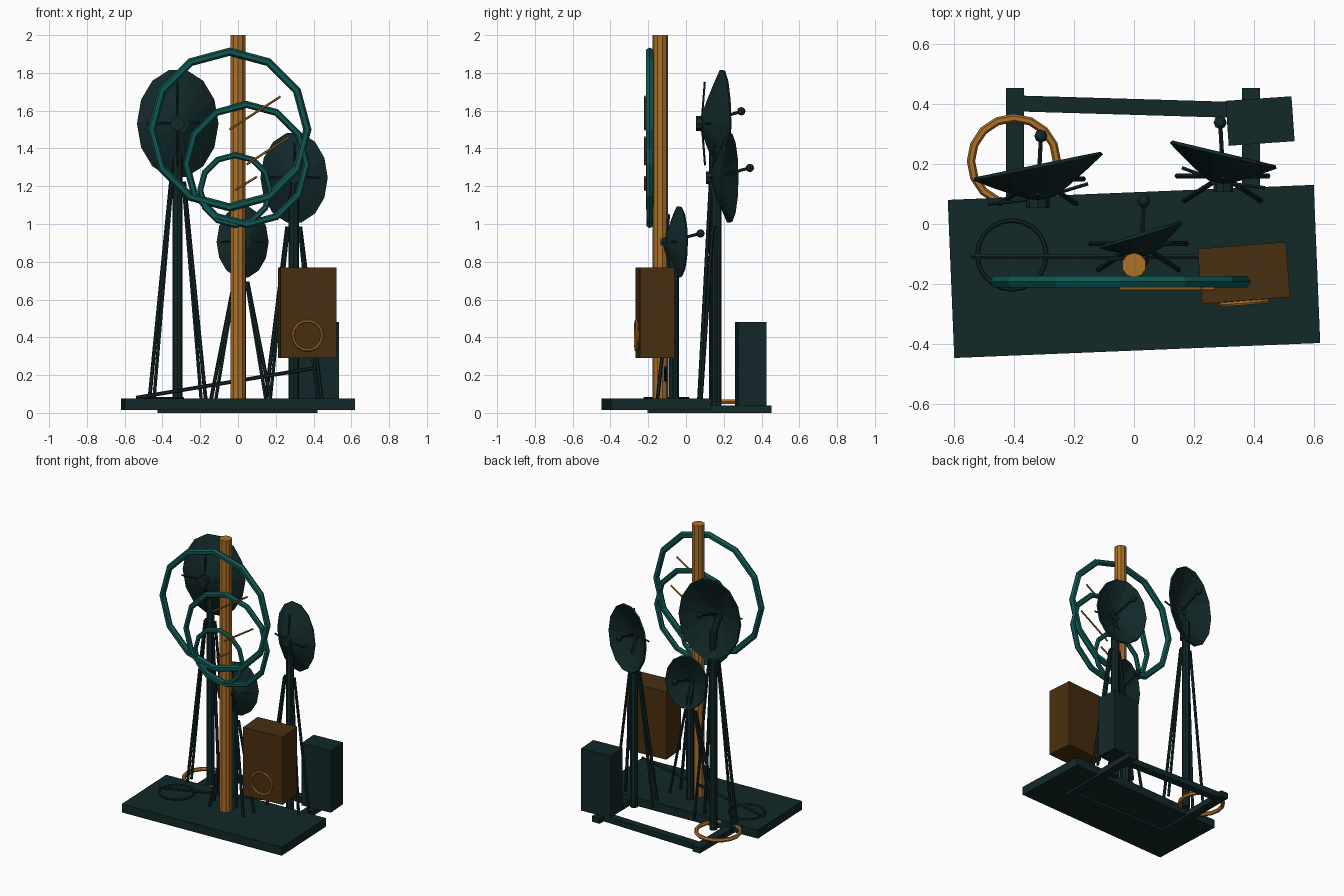
import bpy, bmesh, math
from mathutils import Vector, Matrix

if "Cube" in bpy.data.objects:
    bpy.data.objects.remove(bpy.data.objects["Cube"])


def material(name, rgb):
    m = bpy.data.materials.new(name)
    m.diffuse_color = (*rgb, 1)
    m.use_nodes = True
    m.node_tree.nodes["Principled BSDF"].inputs["Base Color"].default_value = m.diffuse_color
    return m


DARK = material("dark_green_metal", (0.006, 0.021, 0.022))
TEAL = material("teal", (0.005, 0.095, 0.085))
AMBER = material("amber", (0.42, 0.165, 0.022))
BROWN = material("brown", (0.065, 0.029, 0.005))


def finish(name, bm, mat):
    bmesh.ops.recalc_face_normals(bm, faces=bm.faces)
    me = bpy.data.meshes.new(name)
    bm.to_mesh(me)
    bm.free()
    me.materials.append(mat)
    ob = bpy.data.objects.new(name, me)
    bpy.context.collection.objects.link(ob)
    return ob


def box(name, center, size, mat, yaw=0):
    bm = bmesh.new()
    m = Matrix.Translation(center) @ Matrix.Rotation(math.radians(yaw), 4, 'Z') @ Matrix.Diagonal((*size, 1))
    bmesh.ops.create_cube(bm, size=1, matrix=m)
    return finish(name, bm, mat)


def rod(name, a, b, r, mat, sides=6):
    a, b = Vector(a), Vector(b)
    d = b - a
    bm = bmesh.new()
    m = Matrix.Translation((a + b) / 2) @ d.to_track_quat('Z', 'Y').to_matrix().to_4x4()
    bmesh.ops.create_cone(bm, cap_ends=True, segments=sides, radius1=r, radius2=r, depth=d.length, matrix=m)
    return finish(name, bm, mat)


def ring(name, center, major, minor, mat, sides, upright=False, yaw=0, tube=6):
    bpy.ops.mesh.primitive_torus_add(
        location=center, major_radius=major, minor_radius=minor, major_segments=sides, minor_segments=tube,
        rotation=(math.pi / 2 if upright else 0, 0, math.radians(yaw)))
    ob = bpy.context.object
    ob.name = name
    ob.data.materials.append(mat)
    return ob


def bowl(name, rim, half_w, half_h, depth, yaw, sides=14):
    # open shallow dish facing +y, taller than wide
    profile = [(0.16, -1.0), (0.42, -0.72), (0.72, -0.36), (1.0, 0.0)]
    bm = bmesh.new()
    m = Matrix.Translation(rim) @ Matrix.Rotation(math.radians(yaw), 4, 'Z')
    loops = []
    for r, d in profile:
        loops.append([bm.verts.new(m @ Vector((half_w * r * math.cos(t), depth * d, half_h * r * math.sin(t))))
                      for t in (2 * math.pi * i / sides for i in range(sides))])
    bm.faces.new(loops[0])
    for p, q in zip(loops, loops[1:]):
        for i in range(sides):
            j = (i + 1) % sides
            bm.faces.new((p[i], p[j], q[j], q[i]))
    ob = finish(name, bm, DARK)
    s = ob.modifiers.new("thickness", 'SOLIDIFY')
    s.thickness = 0.012
    s.offset = 0
    return ob


# base plate and the floor frame behind it
box("base_plate", (0, -0.158, 0.045), (1.22, 0.527, 0.06), DARK, 2.35)
for side, x in (("left", -0.396), ("right", 0.39)):
    box(side + "_frame_rail", (x, 0.125, 0.02), (0.06, 0.655, 0.04), DARK)
box("back_frame_bar", (0, 0.39, 0.02), (0.76, 0.053, 0.04), DARK, -1.7)
box("front_frame_bar", (0, -0.17, 0.02), (0.76, 0.053, 0.04), DARK)

# cabinets
box("rear_cabinet", (0.42, 0.343, 0.26), (0.22, 0.15, 0.44), DARK, 4)
box("front_cabinet", (0.366, -0.163, 0.53), (0.295, 0.184, 0.48), BROWN, 4.5)
ring("cabinet_ring", (0.368, -0.263, 0.41), 0.078, 0.008, AMBER, 14, True, 4.5)

# rings lying on the ground and plate, and the slanted rod
ring("floor_hoop", (-0.4, 0.21, 0.06), 0.143, 0.014, AMBER, 16)
ring("plate_hoop", (-0.407, -0.103, 0.078), 0.115, 0.007, DARK, 20)
rod("slanted_rod", (-0.54, -0.108, 0.08), (0.42, -0.108, 0.24), 0.01, DARK)

# mast with three upright hoops and their pointers
rod("mast", (0, -0.137, 0.06), (0, -0.137, 2.0), 0.041, AMBER, 10)
HOOPS = [("large", -0.045, 1.50, 0.412, 0.022, 0.27, 0.175),
         ("middle", 0.045, 1.315, 0.318, 0.019, 0.225, 0.145),
         ("small", -0.015, 1.18, 0.185, 0.016, 0.115, 0.07)]
for name, x, z, major, minor, dx, dz in HOOPS:
    ring(name + "_hoop", (x, -0.192, z), major, minor, TEAL, 12, True)
    rod(name + "_pointer", (x, -0.217, z), (x + dx, -0.217, z + dz), 0.006, AMBER)

# dishes: name, post x/y, rim centre, half width/height, depth, yaw, feed tip, leg spread
DISHES = [
    ("left", (-0.32, 0.15), (-0.32, 0.193, 1.532), 0.217, 0.287, 0.105, 11.5, (-0.31, 0.293, 1.597), 0.15),
    ("right", (0.295, 0.16), (0.298, 0.232, 1.245), 0.18, 0.24, 0.09, -13.5, (0.287, 0.338, 1.297), 0.15),
    ("centre", (0.015, -0.065), (0.023, -0.035, 0.905), 0.141, 0.19, 0.065, 17, (0.033, 0.077, 0.95), 0.16)]
for name, (px, py), rim, hw, hh, depth, yaw, tip, spread in DISHES:
    cx, ry, cz = rim
    back = ry - depth
    bowl(name + "_dish", rim, hw, hh, depth, yaw)
    rod(name + "_post", (px, py, 0.03), (px, py, cz - 0.1), 0.027, DARK, 8)
    rod(name + "_hub", (cx, back - 0.035, cz), (cx, back + 0.02, cz), hw * 0.18, DARK, 8)
    rod(name + "_bracket", (cx, back - 0.01, cz), (px, py, cz - 0.12), 0.022, DARK, 8)
    # ribs on the back of the dish
    for i in range(4):
        t = i * math.pi / 2
        rod(name + "_rib", (cx, back - 0.005, cz),
            (cx + math.cos(t) * hw * 0.77, back + 0.012 + math.cos(t) * hw * 0.77 * math.tan(math.radians(yaw)),
             cz + math.sin(t) * hh * 0.77), 0.006, DARK, 5)
    # feed arm and ball
    rod(name + "_feed_arm", (cx, back, cz), tip, 0.008, DARK)
    bm = bmesh.new()
    bmesh.ops.create_uvsphere(bm, u_segments=8, v_segments=6, radius=0.022, matrix=Matrix.Translation(tip))
    finish(name + "_feed_ball", bm, DARK)
    # splayed legs
    top = cz - hh - 0.02
    for angle in (0, 180, 213, 327):
        c, s = math.cos(math.radians(angle)), math.sin(math.radians(angle))
        rod(name + "_leg", (px + c * spread, py + s * spread, 0.06),
            (px + c * 0.035, py + s * 0.035, top), 0.010, DARK)
